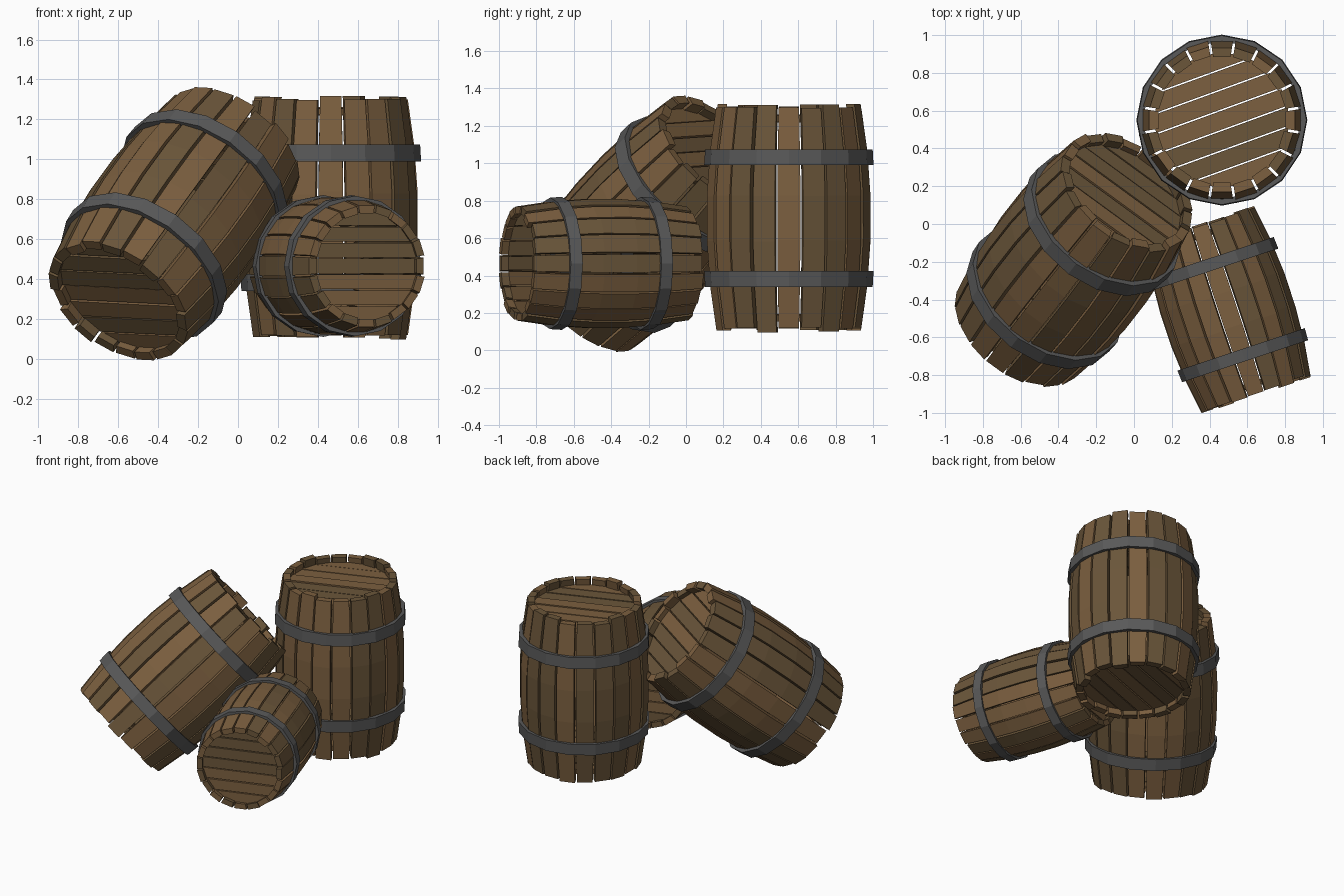
import bpy, bmesh, math, random
from mathutils import Vector, Matrix

if "Cube" in bpy.data.objects:
    bpy.data.objects.remove(bpy.data.objects["Cube"])

random.seed(4)
STAVES, HOOP_SIDES = 20, 16
HALF, R_END, R_MID = 0.6, 0.387, 0.44      # full-size barrel
THICK, GAP = 0.05, 0.014


def material(name, rgb):
    m = bpy.data.materials.new(name)
    m.diffuse_color = (*rgb, 1)
    m.use_nodes = True
    m.node_tree.nodes["Principled BSDF"].inputs["Base Color"].default_value = m.diffuse_color
    return m


WOOD = [material("warm_wood", (0.20, 0.115, 0.05)),
        material("dull_wood", (0.145, 0.092, 0.042))]
IRON = [material("iron", (0.10, 0.10, 0.10))]


def finish(bm, name, mats, frame):
    bmesh.ops.recalc_face_normals(bm, faces=bm.faces)
    bm.transform(frame)
    me = bpy.data.meshes.new(name)
    bm.to_mesh(me)
    bm.free()
    for m in mats:
        me.materials.append(m)
    ob = bpy.data.objects.new(name, me)
    bpy.context.collection.objects.link(ob)


def loft(bm, rings, mat=0, closed=False):
    """Skin equal-length point rings; cap the ends unless closed."""
    vs = [[bm.verts.new(p) for p in r] for r in rings]
    n = len(vs[0])
    faces = []
    for i in range(len(vs) if closed else len(vs) - 1):
        a, b = vs[i], vs[(i + 1) % len(vs)]
        faces += [bm.faces.new((a[k], a[(k + 1) % n], b[(k + 1) % n], b[k]))
                  for k in range(n)]
    if not closed:
        faces += [bm.faces.new(vs[0]), bm.faces.new(vs[-1])]
    for f in faces:
        f.material_index = mat


def radius(z):
    return R_MID - (R_MID - R_END) * (z / HALF) ** 2


def staves(name, frame):
    bm = bmesh.new()
    for i in range(STAVES):
        rot = Matrix.Rotation(math.tau * i / STAVES, 3, 'Z')
        top, bot = (HALF + random.uniform(-0.015, 0.012) for _ in range(2))
        push = random.uniform(-0.006, 0.004)
        rings = []
        for t in (0, 0.2, 0.4, 0.6, 0.8, 1):
            z = -bot + t * (top + bot)
            ro = radius(z) + push
            ri = ro - THICK
            wo = ro * math.tan(math.pi / STAVES) - GAP / 2
            wi = ri * math.tan(math.pi / STAVES) - GAP / 2
            rings.append([rot @ Vector(p) for p in
                          ((ri, -wi, z), (ro, -wo, z), (ro, wo, z), (ri, wi, z))])
        loft(bm, rings, random.randint(0, 1))
    finish(bm, name + "_staves", WOOD, frame)


def lids(name, frame, turn):
    # planks across local X, clipped to a disc, at both ends
    bm = bmesh.new()
    r, n = 0.355, 7
    step = 2 * r / n
    for side in (-1, 1):
        for i in range(n):
            y0 = -r + i * step + 0.004
            y1 = y0 + step - 0.008
            ys = [y0 + (y1 - y0) * k / 3 for k in range(4)]
            xs = [math.sqrt(max(r * r - y * y, 1e-4)) for y in ys]
            outline = [(x, y) for x, y in zip(xs, ys)]
            outline += [(-x, y) for x, y in reversed(list(zip(xs, ys)))]
            z1 = side * (HALF - 0.05 + random.uniform(-0.004, 0.004))
            z0 = z1 - side * 0.035
            loft(bm, [[(x, y, z) for x, y in outline] for z in (z0, z1)],
                 random.randint(0, 1))
    finish(bm, name + "_lids", WOOD, frame @ Matrix.Rotation(turn, 4, 'Z'))


def hoops(name, frame):
    bm = bmesh.new()
    for side in (-1, 1):
        c = side * 0.325
        rings = []
        for i in range(HOOP_SIDES):
            a = math.tau * i / HOOP_SIDES
            ring = []
            for dz, dr in ((-0.042, -0.004), (-0.042, 0.026),
                           (0.042, 0.026), (0.042, -0.004)):
                rr = radius(c + dz * 0.6) + dr
                ring.append((rr * math.cos(a), rr * math.sin(a), c + dz))
            rings.append(ring)
        loft(bm, rings, closed=True)
    finish(bm, name + "_hoops", IRON, frame)


def barrel(name, centre, axis, plank_dir, scale=1.0, turn=0.0):
    z = Vector(axis).normalized()
    y = z.cross(Vector(plank_dir)).normalized()
    rot = Matrix((y.cross(z), y, z)).transposed().to_4x4()
    frame = Matrix.Translation(centre) @ rot @ Matrix.Scale(scale, 4)
    staves(name, frame)
    lids(name, frame, turn)
    hoops(name, frame)


barrel("upright_barrel", (0.465, 0.55, 0.707), (0, 0, 1), (1, 0, 0),
       turn=math.radians(20))
barrel("leaning_barrel", (-0.32, -0.19, 0.672), (0.47, 0.60, 0.645), (1, -0.73, -0.05))
barrel("lying_barrel", (0.497, -0.453, 0.465), (0.316, -0.95, 0), (0.95, 0.316, 0),
       scale=0.785)
